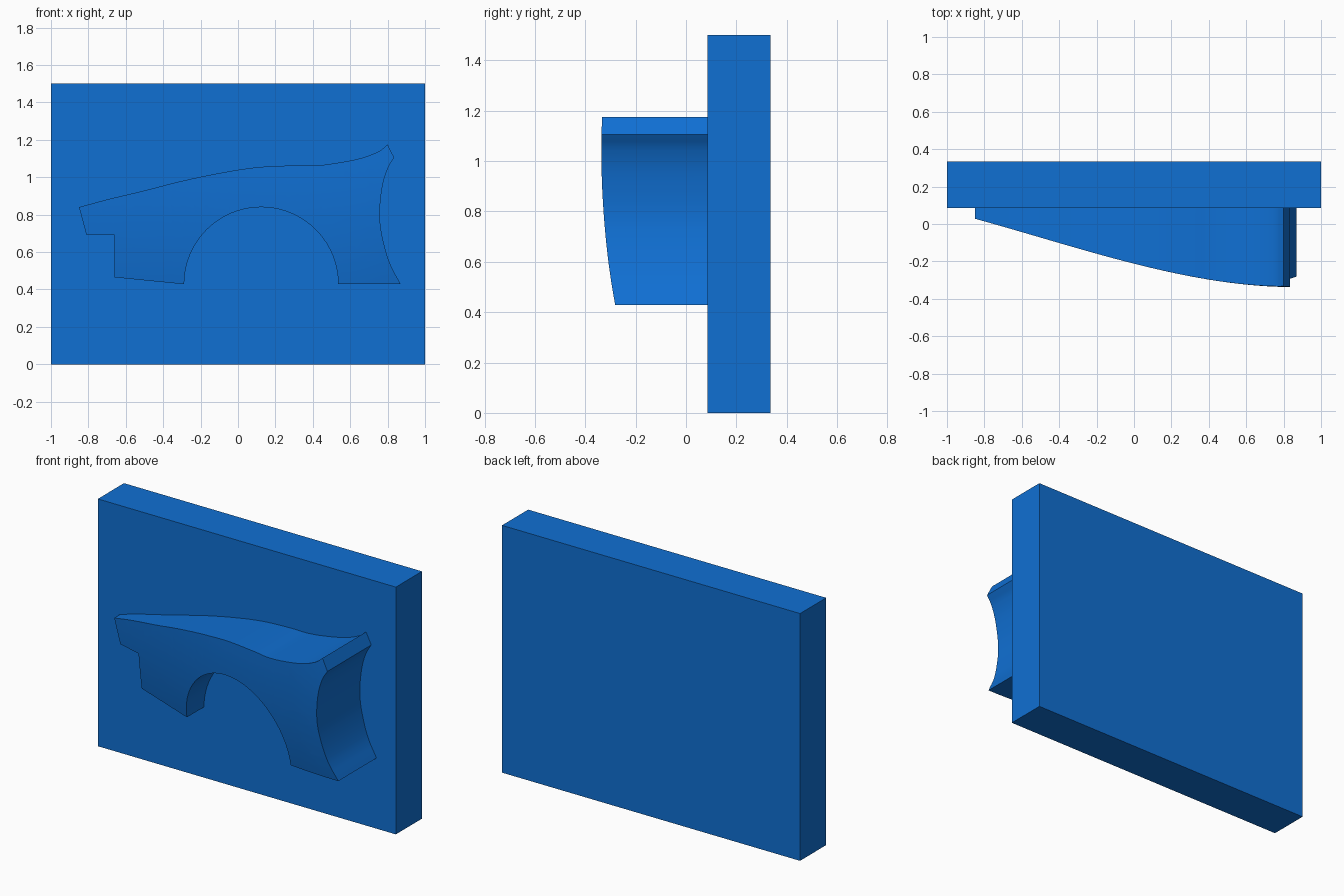
import bpy, bmesh, math
from mathutils import Vector

if "Cube" in bpy.data.objects:
    bpy.data.objects.remove(bpy.data.objects["Cube"])

blue = bpy.data.materials.new("blue")
blue.diffuse_color = (0.005, 0.16, 0.65, 1)
blue.use_nodes = True
blue.node_tree.nodes["Principled BSDF"].inputs["Base Color"].default_value = blue.diffuse_color


def make_object(bm, name):
    bmesh.ops.recalc_face_normals(bm, faces=bm.faces)
    mesh = bpy.data.meshes.new(name)
    bm.to_mesh(mesh)
    bm.free()
    mesh.materials.append(blue)
    obj = bpy.data.objects.new(name, mesh)
    bpy.context.collection.objects.link(obj)
    return obj


def smooth_path(pts, steps=5):
    """Catmull-Rom curve through the points, both ends included."""
    p = [Vector(q) for q in pts]
    p = [2 * p[0] - p[1]] + p + [2 * p[-1] - p[-2]]
    out = []
    for a, b, c, d in zip(p, p[1:], p[2:], p[3:]):
        for i in range(steps):
            t = i / steps
            out.append(0.5 * (2 * b + (c - a) * t + (2 * a - 5 * b + 4 * c - d) * t**2
                              + (3 * b - a - 3 * c + d) * t**3))
    return out + [p[-2]]


# Backing slab
bm = bmesh.new()
bmesh.ops.create_cube(bm, size=1)
for v in bm.verts:
    v.co = (v.co.x * 2, v.co.y * 0.25 + 0.21, v.co.z * 1.5 + 0.75)
make_object(bm, "backing_slab")

# Fender outline: nose, wheel arch, door edge, top line
nose = [Vector(q) for q in [(-0.81, 0.69), (-0.66, 0.69), (-0.66, 0.465)]]
arch = [Vector((0.124 - 0.412 * math.cos(math.pi * i / 40),
                0.428 + 0.412 * math.sin(math.pi * i / 40))) for i in range(41)]
door_edge = smooth_path([(0.87, 0.428), (0.81, 0.545), (0.77, 0.69), (0.758, 0.81),
                         (0.772, 0.95), (0.835, 1.105)][:-1] + [(0.80, 1.045), (0.835, 1.105)])
top_line = smooth_path([(0.80, 1.175), (0.75, 1.137), (0.65, 1.1), (0.5, 1.072), (0.4, 1.062),
                        (0.3, 1.063), (0.1, 1.053), (-0.1, 1.022), (-0.3, 0.98),
                        (-0.5, 0.929), (-0.7, 0.881), (-0.85, 0.84)])
outline = nose + arch + door_edge + top_line

# Fender: extrude the outline, slice into a grid, then bulge the front
BACK, FRONT = 0.09, -0.3
bm = bmesh.new()
face = bm.faces.new([bm.verts.new((p.x, BACK, p.y)) for p in outline])
ext = bmesh.ops.extrude_face_region(bm, geom=[face], use_keep_orig=True)
for v in ext["geom"]:
    if isinstance(v, bmesh.types.BMVert):
        v.co.y = FRONT
bmesh.ops.triangulate(bm, faces=[f for f in bm.faces if len(f.verts) > 4])


def slice_at(co, no):
    bmesh.ops.bisect_plane(bm, geom=bm.verts[:] + bm.edges[:] + bm.faces[:],
                           plane_co=co, plane_no=no, dist=1e-5)


for i in range(1, 28):
    slice_at((-0.85 + i * 0.0617, 0, 0), (1, 0, 0))
for i in range(1, 12):
    slice_at((0, 0, 0.43 + i * 0.0613), (0, 0, 1))
for v in bm.verts:
    if v.co.y < FRONT + 0.01:
        u = 0.85 - v.co.x
        v.co.y = -0.337 + 0.2214 * u**2 - 0.057 * abs(u)**3 + 0.16 * (v.co.z - 1.02)**2
fender = make_object(bm, "fender")

bpy.context.view_layer.objects.active = fender
fender.select_set(True)
bpy.ops.object.shade_smooth_by_angle(angle=math.radians(25))
